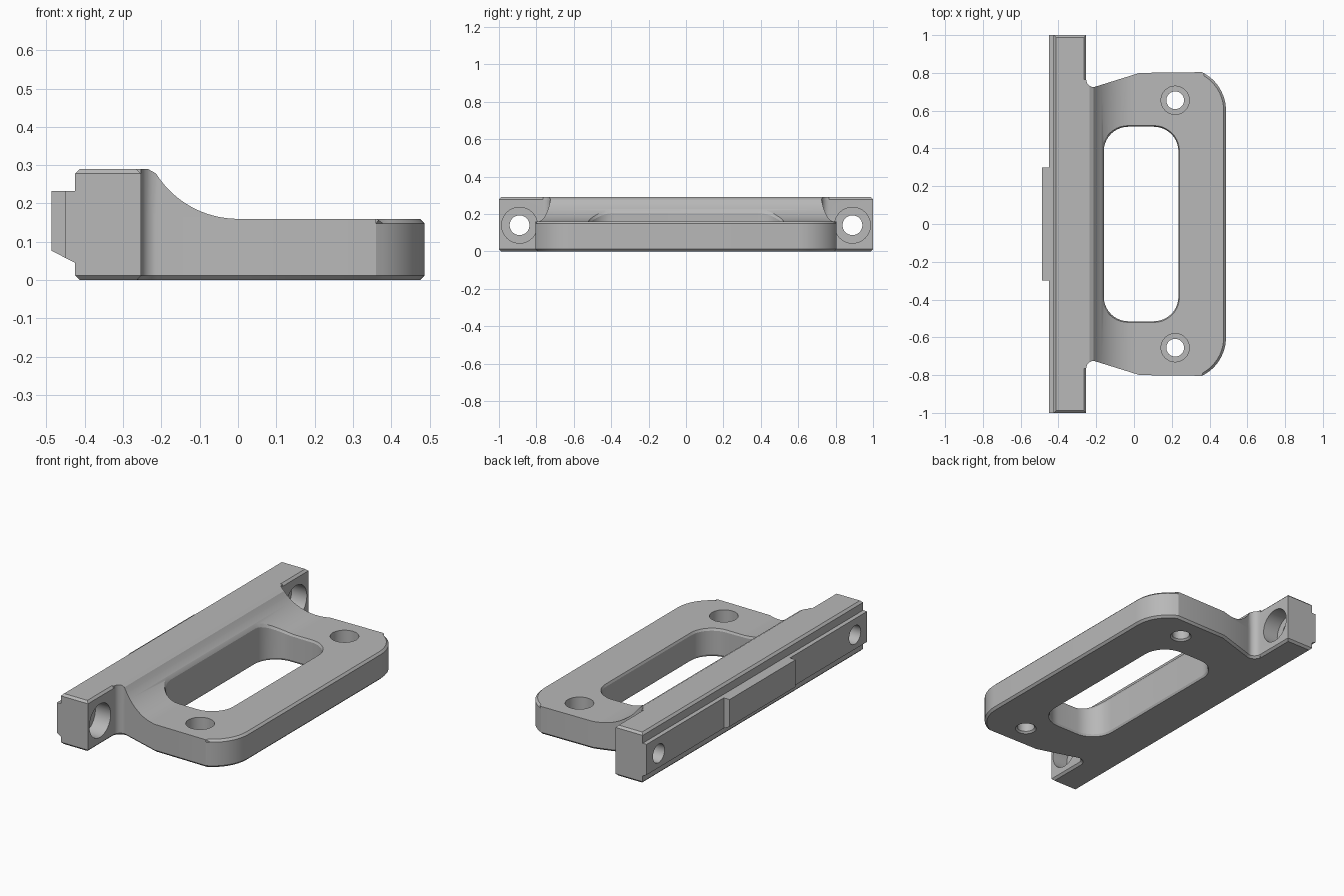
import bpy, bmesh, math
from mathutils import Vector

if "Cube" in bpy.data.objects:
    bpy.data.objects.remove(bpy.data.objects["Cube"])

metal = bpy.data.materials.new("grey_metal")
metal.use_nodes = True
grey = (0.48, 0.48, 0.48, 1)
metal.diffuse_color = grey
metal.node_tree.nodes["Principled BSDF"].inputs["Base Color"].default_value = grey

HEIGHT, PLATE, EDGE = 0.29, 0.16, 0.012
SWEEP = 0.2526   # radius of the concave sweep between bar and plate


def loft(name, rings):
    """Closed solid through rings of equal point count."""
    bm = bmesh.new()
    rows = [[bm.verts.new(p) for p in ring] for ring in rings]
    n = len(rows[0])
    for a, b in zip(rows, rows[1:]):
        for i in range(n):
            j = (i + 1) % n
            bm.faces.new((a[i], a[j], b[j], b[i]))
    bm.faces.new(rows[0][::-1])
    bm.faces.new(rows[-1])
    bmesh.ops.recalc_face_normals(bm, faces=bm.faces)
    mesh = bpy.data.meshes.new(name)
    bm.to_mesh(mesh)
    bm.free()
    mesh.materials.append(metal)
    obj = bpy.data.objects.new(name, mesh)
    bpy.context.collection.objects.link(obj)
    return obj


def inset(points, amount, where=lambda p: True):
    """Mitred inset of a counter-clockwise outline; negative grows it."""
    out = []
    for i, p in enumerate(points):
        p = Vector(p)
        d1 = (p - Vector(points[i - 1])).normalized()
        d2 = (Vector(points[(i + 1) % len(points)]) - p).normalized()
        n1, n2 = Vector((-d1.y, d1.x)), Vector((-d2.y, d2.x))
        shift = (n1 + n2) / (1 + n1.dot(n2)) * amount
        out.append(p + shift if where(p) else p)
    return out


def at(points, z):
    return [(p[0], p[1], z) for p in points]


def arc(cx, cy, r, start, end, steps):
    angles = [math.radians(start + (end - start) * i / steps) for i in range(steps + 1)]
    return [(cx + r * math.cos(a), cy + r * math.sin(a)) for a in angles]


def prism_y(name, profile, half):
    return loft(name, [[(x, y, z) for x, z in profile] for y in (-half, half)])


def combine(obj, other, operation):
    mod = obj.modifiers.new(operation, "BOOLEAN")
    mod.operation, mod.solver, mod.object = operation, "EXACT", other
    bpy.context.view_layer.update()
    result = bpy.data.meshes.new_from_object(
        obj.evaluated_get(bpy.context.evaluated_depsgraph_get()))
    obj.modifiers.clear()
    obj.data = result
    bpy.data.objects.remove(other)


def surface(x):
    """Height of the plate's top surface."""
    return PLATE if x > 0 else PLATE + SWEEP - math.sqrt(SWEEP ** 2 - x * x)


# Mounting bar with chamfered top and bottom edges
rect = [(-0.425, -1), (-0.253, -1), (-0.253, 1), (-0.425, 1)]
small = inset(rect, EDGE)
bracket = loft("hinge_bracket", [at(small, 0), at(rect, EDGE),
                                 at(rect, HEIGHT - EDGE), at(small, HEIGHT)])

# Plate: rounded outline trimmed by the swept side profile
half = arc(0.26, 0.6, 0.227, 0, 63.9, 12)
half += [(0.03, 0.8), (-0.195, 0.73)]
half += arc(-0.213, 0.765, 0.04, -90, -180, 6) + [(-0.35, 0.765)]
outline = half + [(x, -y) for x, y in reversed(half)]
rounded = inset(outline, 2 * EDGE, lambda p: p.x > 0.365)
plate = loft("plate", [at(inset(outline, EDGE), 0), at(outline, EDGE),
                       at(outline, PLATE - EDGE), at(rounded, PLATE + EDGE),
                       at(rounded, 0.35)])
curve = [(-0.214 * i / 20, surface(-0.214 * i / 20)) for i in range(21)]
profile = [(-0.4, -0.05), (0.6, -0.05), (0.6, PLATE)] + curve
profile += [(-0.235, HEIGHT), (-0.4, HEIGHT)]
combine(plate, prism_y("side_profile", profile, 1.1), "INTERSECT")
combine(bracket, plate, "UNION")

# Long back rib and raised centre pad
rib = [(-0.4, 0.045), (-0.425, 0.045), (-0.45, 0.058), (-0.45, 0.233), (-0.4, 0.233)]
combine(bracket, prism_y("back_rib", rib, 1), "UNION")
pad = [(-0.44, 0.0528), (-0.487, 0.077), (-0.487, 0.233), (-0.44, 0.233)]
combine(bracket, prism_y("centre_pad", pad, 0.3), "UNION")

# Rounded slot whose rim chamfer follows the swept surface
R = 0.13
slot = []
for cx, cy, start in ((0.105, 0.385, 0), (-0.03, 0.385, 90),
                      (-0.03, -0.385, 180), (0.105, -0.385, 270)):
    slot += arc(cx, cy, R, start, start + 90, 10)
wide = inset(slot, -0.012)
cutter = loft("slot_cutter", [
    at(wide, -EDGE), at(slot, EDGE),
    [(x, y, surface(x) - EDGE) for x, y in slot],
    [(w[0], w[1], surface(s[0]) + EDGE) for s, w in zip(slot, wide)],
    at(wide, 0.4)])
combine(bracket, cutter, "DIFFERENCE")


def stepped_hole(steps, place):
    """Cut a round stepped hole; steps are (distance, radius) along its axis."""
    rings = [[place(u, v, d) for u, v in arc(0, 0, r, 0, 348.75, 31)] for d, r in steps]
    combine(bracket, loft("hole_cutter", rings), "DIFFERENCE")


# Counterbored screw holes through the plate and the bar ends
for side in (-1, 1):
    stepped_hole([(-0.01, 0.067), (0.01, 0.047), (0.06, 0.047), (0.06, 0.075), (0.3, 0.075)],
                 lambda u, v, d: (0.218 + u, side * 0.655 + v, d))
    stepped_hole([(-0.6, 0.053), (-0.35, 0.053), (-0.35, 0.096), (-0.2, 0.096)],
                 lambda u, v, d: (d, side * 0.89 + u, 0.14 + v))

bpy.ops.object.select_all(action="DESELECT")
bracket.select_set(True)
bpy.context.view_layer.objects.active = bracket
bpy.ops.object.shade_smooth_by_angle(angle=math.radians(25))
